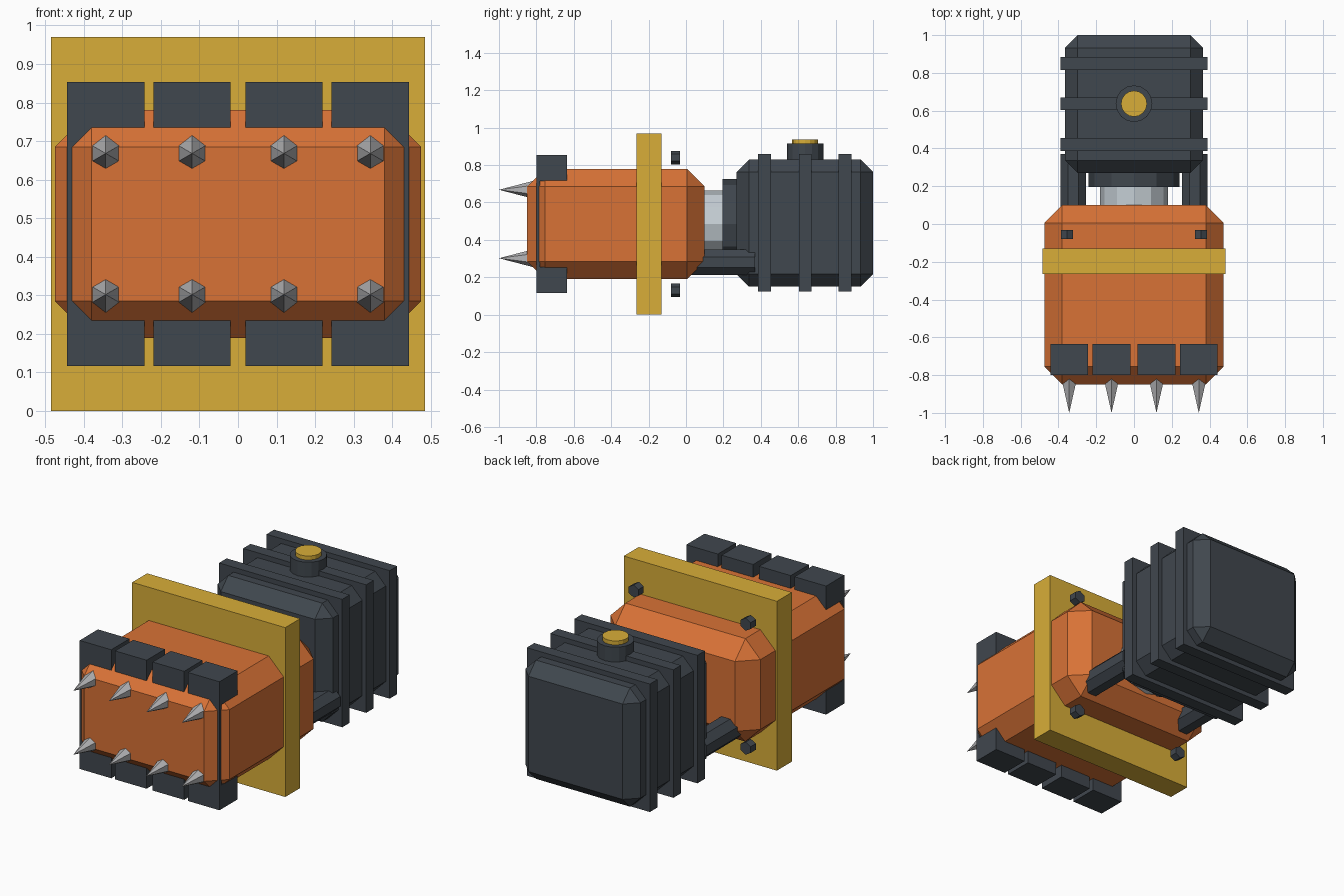
import bpy
from math import pi

if "Cube" in bpy.data.objects:
    bpy.data.objects.remove(bpy.data.objects["Cube"])


def material(name, hex_colour):
    def linear(c):
        return c / 12.92 if c <= 0.04045 else ((c + 0.055) / 1.055) ** 2.4
    rgb = [linear(int(hex_colour[i:i + 2], 16) / 255) for i in (0, 2, 4)]
    mat = bpy.data.materials.new(name)
    mat.use_nodes = True
    mat.diffuse_color = (*rgb, 1)
    mat.node_tree.nodes["Principled BSDF"].inputs["Base Color"].default_value = (*rgb, 1)
    return mat


ORANGE = material("orange paint", "D87236")
YELLOW = material("yellow paint", "D8AE38")
DARK = material("dark metal", "40474E")
STEEL = material("spike steel", "B4B4B6")
PALE = material("polished shaft", "C4CDD3")


def finish(name, mat):
    obj = bpy.context.object
    obj.name = name
    obj.data.materials.append(mat)
    return obj


def box(name, mat, xs, ys, zs, chamfer=0):
    """Box between the given limits, with optional flat chamfers."""
    spans = (xs, ys, zs)
    bpy.ops.mesh.primitive_cube_add(size=1, location=[(a + b) / 2 for a, b in spans])
    obj = finish(name, mat)
    obj.scale = [b - a for a, b in spans]
    bpy.ops.object.transform_apply(location=False, rotation=False, scale=True)
    if chamfer:
        mod = obj.modifiers.new("chamfer", "BEVEL")
        mod.width, mod.segments = chamfer, 1
    return obj


def rod(name, mat, sides, radius, x, ys, z, tip=None):
    """Prism along y, or a cone pointing forward when a tip radius is given."""
    bpy.ops.mesh.primitive_cone_add(
        vertices=sides, radius1=radius, radius2=radius if tip is None else tip,
        depth=ys[1] - ys[0], location=(x, sum(ys) / 2, z), rotation=(pi / 2, 0, 0))
    return finish(name, mat)


def disc(name, mat, radius, y, zs):
    bpy.ops.mesh.primitive_cylinder_add(
        vertices=16, radius=radius, depth=zs[1] - zs[0], location=(0, y, sum(zs) / 2))
    return finish(name, mat)


# Head with its mounting plate and front rim
MID = 0.485
box("head_body", ORANGE, (-0.475, 0.475), (-0.85, 0.10), (0.19, 0.78), 0.095)
box("mounting_plate", YELLOW, (-0.485, 0.485), (-0.265, -0.13), (0, 0.97))
box("front_rim", DARK, (-0.443, 0.443), (-0.80, -0.78), (0.24, 0.73))

# Grip blocks and spikes, in an upper and a lower row
for row, side in (("upper", 1), ("lower", -1)):
    zs = sorted((MID + side * 0.23, MID + side * 0.368))
    for i, x in enumerate((-0.343, -0.119, 0.119, 0.343)):
        box(f"{row}_grip_block_{i + 1}", DARK, (x - 0.1, x + 0.1), (-0.80, -0.635), zs)
        rod(f"{row}_spike_{i + 1}", STEEL, 6, 0.052, x, (-1, -0.80), MID + side * 0.183, tip=0)
    for name, x in (("right", -0.355), ("left", 0.355)):
        rod(f"{row}_{name}_bolt", DARK, 6, 0.036, x, (-0.08, -0.033), MID + side * 0.355)

# Shaft and collar joining the head to the motor
rod("shaft", PALE, 12, 0.18, 0, (0.05, 0.30), MID)
rod("collar", DARK, 12, 0.24, 0, (0.195, 0.32), MID)

# Lower support arms
for name, x in (("right", -0.322), ("left", 0.322)):
    arm = rod(f"{name}_support_arm", DARK, 8, 0.073, x, (0, 0.37), 0.28)
    arm.rotation_euler.rotate_axis("Z", pi / 8)

# Motor housing with cooling fins
box("motor_housing", DARK, (-0.365, 0.365), (0.27, 1), (0.15, 0.83), 0.067)
for i, y in enumerate((0.42, 0.637, 0.85)):
    box(f"cooling_fin_{i + 1}", DARK, (-0.39, 0.39), (y - 0.034, y + 0.034), (0.125, 0.858))

# Filler cap
disc("filler_neck", DARK, 0.097, 0.637, (0.82, 0.915))
disc("filler_cap", YELLOW, 0.069, 0.637, (0.90, 0.938))
